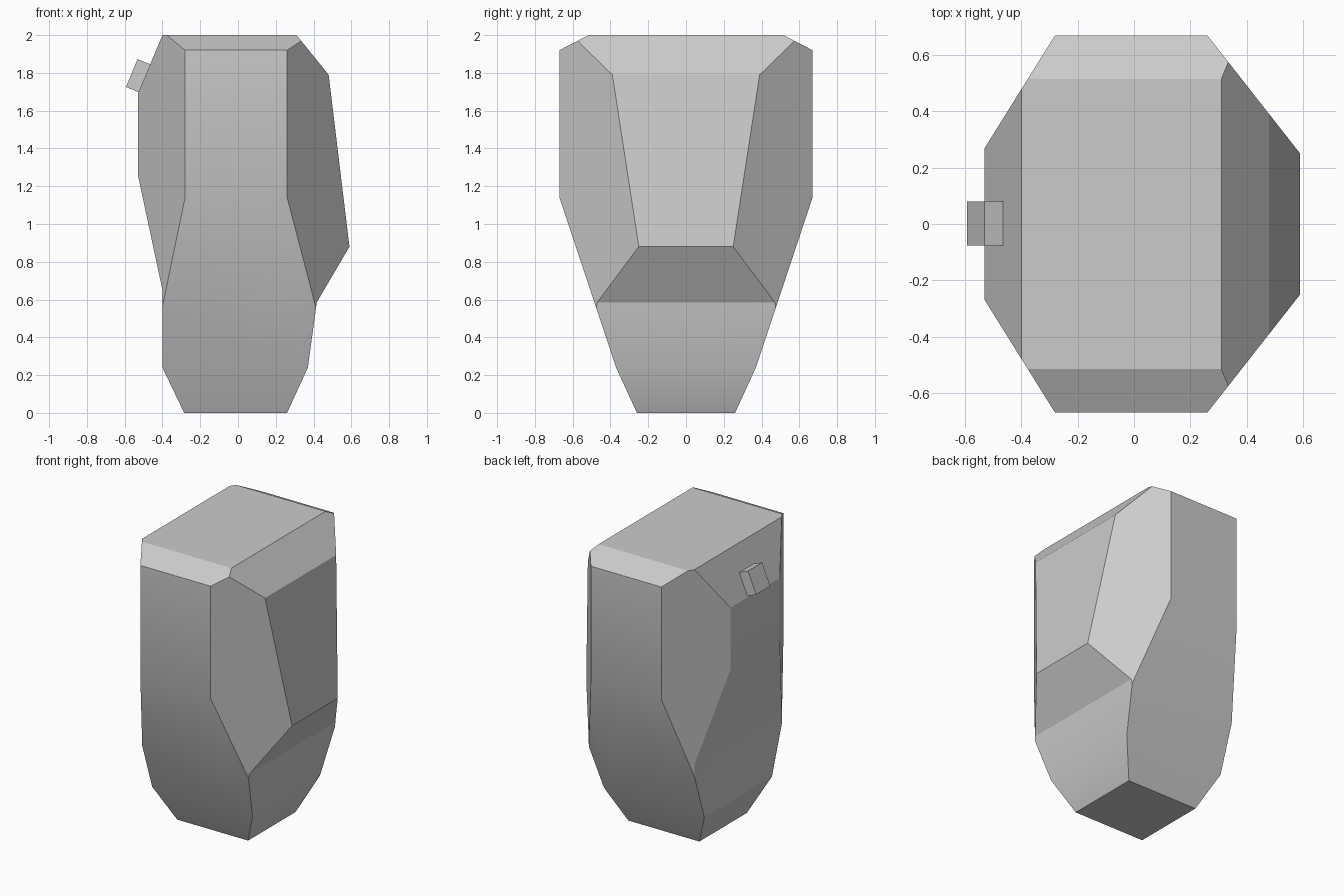
import bpy, bmesh, math
from mathutils import Vector

cube = bpy.data.objects.get("Cube")
if cube:
    bpy.data.objects.remove(cube, do_unlink=True)

grey = bpy.data.materials.new("stone grey")
grey.use_nodes = True
colour = (0.6, 0.6, 0.6, 1)
grey.diffuse_color = colour
grey.node_tree.nodes["Principled BSDF"].inputs["Base Color"].default_value = colour


def make_object(name, bm):
    bmesh.ops.recalc_face_normals(bm, faces=bm.faces)
    mesh = bpy.data.meshes.new(name)
    bm.to_mesh(mesh)
    bm.free()
    mesh.materials.append(grey)
    obj = bpy.data.objects.new(name, mesh)
    bpy.context.collection.objects.link(obj)
    return obj


def slice_off(bm, point, normal):
    """Cut away everything beyond the plane and close the cut."""
    geom = bm.verts[:] + bm.edges[:] + bm.faces[:]
    bmesh.ops.bisect_plane(bm, geom=geom, dist=1e-5, plane_co=point,
                           plane_no=normal, clear_outer=True)
    rim = [e for e in bm.edges if e.is_boundary]
    bmesh.ops.holes_fill(bm, edges=rim, sides=0)


# Body: front outline extruded through the depth
outline = [(-.285, 0), (.26, 0), (.37, .24), (.417, .585), (.59, .88),
           (.48, 1.79), (.31, 2), (-.4, 2), (-.53, 1.69), (-.53, 1.26),
           (-.4, .65), (-.4, .24)]
half_depth = 0.67
bm = bmesh.new()
face = bm.faces.new([bm.verts.new((x, -half_depth, z)) for x, z in outline])
extruded = bmesh.ops.extrude_face_region(bm, geom=[face], use_keep_orig=True)
bmesh.ops.translate(bm, vec=(0, 2 * half_depth, 0),
                    verts=[g for g in extruded["geom"] if isinstance(g, bmesh.types.BMVert)])
bmesh.ops.recalc_face_normals(bm, faces=bm.faces)

# Front and back tapers, then the upright corner facets
side = [(.26, 0), (.37, .24), (.67, 1.14), (.67, 1.92), (.515, 2)]
tapers = [(side[0], side[1]), (side[1], side[2]), (side[3], side[4])]
corners = [((.26, .67), (.59, .25)), ((-.53, .27), (-.28, .67))]
for s in (-1, 1):
    for (y0, z0), (y1, z1) in tapers:
        slice_off(bm, Vector((0, s * y0, z0)), Vector((0, s * (z1 - z0), y0 - y1)))
for s in (-1, 1):
    for (x0, y0), (x1, y1) in corners:
        n = Vector((y1 - y0, x0 - x1))
        if n.y < 0:
            n = -n
        slice_off(bm, Vector((x0, s * y0, 0)), Vector((n.x, s * n.y, 0)))
body = make_object("body", bm)

# Small block lying on the upper slope
bm = bmesh.new()
bmesh.ops.create_cube(bm, size=1)
block = make_object("side_block", bm)
block.scale = (.09, .155, .16)
block.rotation_euler.y = math.atan2(.13, .31)
block.location = (-.521, .002, 1.782)

# Smooth the gentle bends, keep the hard edges
bpy.ops.object.select_all(action="DESELECT")
body.select_set(True)
bpy.context.view_layer.objects.active = body
bpy.ops.object.shade_smooth_by_angle(angle=math.radians(20))
